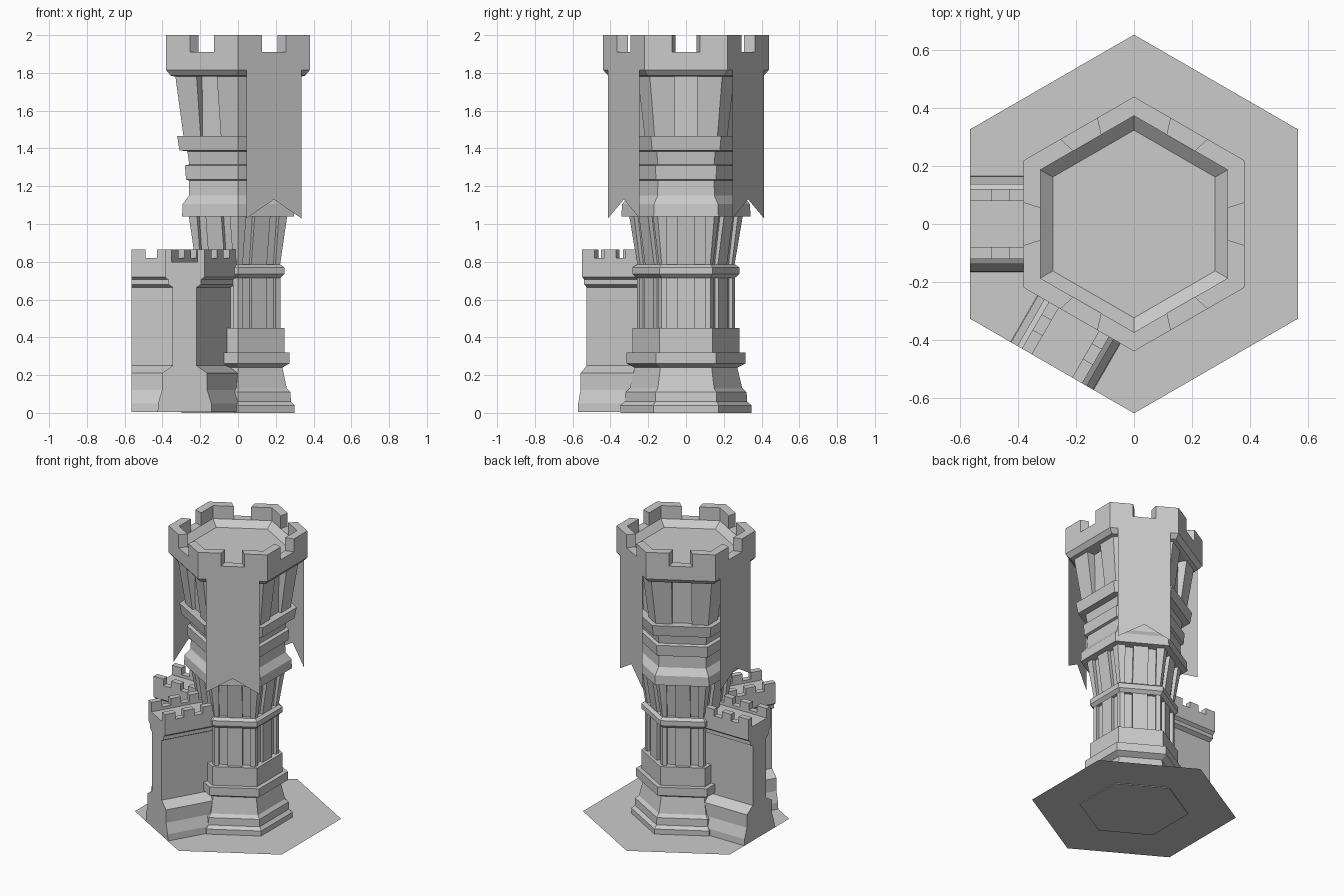
import bpy, bmesh
from math import cos, sin, tan, radians

if "Cube" in bpy.data.objects:
    bpy.data.objects.remove(bpy.data.objects["Cube"])

T30 = tan(radians(30))


def polar(face, r, u, z):
    """Point at distance r along a face normal (face * 60 deg) and u sideways."""
    a = radians(60 * face)
    return (r * cos(a) - u * sin(a), r * sin(a) + u * cos(a), z)


def make(name, verts, faces):
    me = bpy.data.meshes.new(name)
    bm = bmesh.new()
    vs = [bm.verts.new(v) for v in verts]
    for f in faces:
        bm.faces.new([vs[i] for i in f])
    bmesh.ops.recalc_face_normals(bm, faces=bm.faces)
    bm.to_mesh(me)
    bm.free()
    ob = bpy.data.objects.new(name, me)
    bpy.context.collection.objects.link(ob)
    return ob


def loft(name, rings):
    """Skin a stack of equal-length rings and cap both ends."""
    n = len(rings[0])
    faces = [(k * n + i, k * n + (i + 1) % n, (k + 1) * n + (i + 1) % n, (k + 1) * n + i)
             for k in range(len(rings) - 1) for i in range(n)]
    last = (len(rings) - 1) * n
    faces += [tuple(range(n)), tuple(range(last, last + n))]
    return make(name, [v for r in rings for v in r], faces)


def hex_ring(a, z, recesses=(), depth=0.0):
    """Hexagon of apothem a, each side notched inwards over the given spans."""
    pts = []
    for k in range(6):
        pts.append(polar(k, a, -a * T30, z))
        for u0, u1 in recesses:
            pts += [polar(k, a, u0, z), polar(k, a - depth, u0, z),
                    polar(k, a - depth, u1, z), polar(k, a, u1, z)]
    return pts


def hex_stack(name, profile):
    return loft(name, [hex_ring(a, z) for a, z in profile])


# ground tile
make("ground_tile", hex_ring(0.565, 0.005), [range(6)])

# stepped foot, string course, corbelled bands
hex_stack("tower_foot", [(0.30, 0), (0.30, 0.04), (0.28, 0.06), (0.278, 0.11), (0.258, 0.13),
                         (0.235, 0.24), (0.273, 0.262), (0.273, 0.32), (0.245, 0.321), (0.245, 0.45)])
hex_stack("string_course", [(0.225, 0.715), (0.245, 0.735), (0.245, 0.77), (0.225, 0.785)])
hex_stack("corbel_bands", [(0.265, 1.04), (0.296, 1.041), (0.293, 1.105), (0.26, 1.15), (0.258, 1.23),
                           (0.275, 1.235), (0.281, 1.31), (0.258, 1.315), (0.268, 1.385),
                           (0.31, 1.39), (0.322, 1.465)])

# shaft stages with two slots per side, then the window storey
slots = [(-0.1, -0.048), (0.048, 0.1)]
loft("lower_shaft", [hex_ring(0.225, 0.45, slots, 0.02), hex_ring(0.225, 0.72, slots, 0.02)])
loft("flared_shaft", [hex_ring(0.222, 0.78, slots, 0.02), hex_ring(0.26, 1.04, slots, 0.025)])
window = [(-0.062, 0.062)]
loft("window_storey", [hex_ring(0.288, 1.46, window, 0.02), hex_ring(0.332, 1.785, window, 0.06)])

# crown with sunken roof and corner merlons
hex_stack("crown", [(0.33, 1.78), (0.355, 1.785), (0.38, 1.815), (0.38, 1.91),
                    (0.323, 1.91), (0.28, 1.87)])
for k in range(6):
    def merlon_ring(z):
        return [polar(k, 0.38, 0.073, z), polar(k, 0.38, 0.38 * T30, z), polar(k + 1, 0.38, -0.073, z),
                polar(k + 1, 0.323, -0.055, z), polar(k, 0.323, 0.323 * T30, z), polar(k, 0.323, 0.055, z)]
    loft("crown_merlon", [merlon_ring(1.91), merlon_ring(2.0)])

# swallow-tailed banners on alternate sides
for k in (1, 3, 5):
    outline = [(-0.168, 1.82), (-0.168, 1.03), (0, 1.13), (0.168, 1.03), (0.168, 1.82)]
    make("banner", [polar(k, 0.38, u, z) for u, z in outline], [range(5)])

# two curtain walls running out to the tile edge
half = [(0.165, 0.005), (0.163, 0.05), (0.138, 0.12), (0.138, 0.21), (0.073, 0.25), (0.073, 0.665),
        (0.1, 0.68), (0.1, 0.705), (0.12, 0.72), (0.12, 0.82), (0.08, 0.82), (0.08, 0.80)]
section = half + [(-u, z) for u, z in reversed(half)]
for k in (3, 4):
    loft("curtain_wall", [[polar(k, r, u, z) for u, z in section] for r in (0.2, 0.565)])
    for r0, r1 in ((0.49, 0.565), (0.36, 0.43), (0.235, 0.3)):
        for s in (-1, 1):
            loft("wall_merlon", [[polar(k, r, s * u, z) for r, u in
                                  ((r0, 0.08), (r1, 0.08), (r1, 0.12), (r0, 0.12))]
                                 for z in (0.82, 0.866)])
